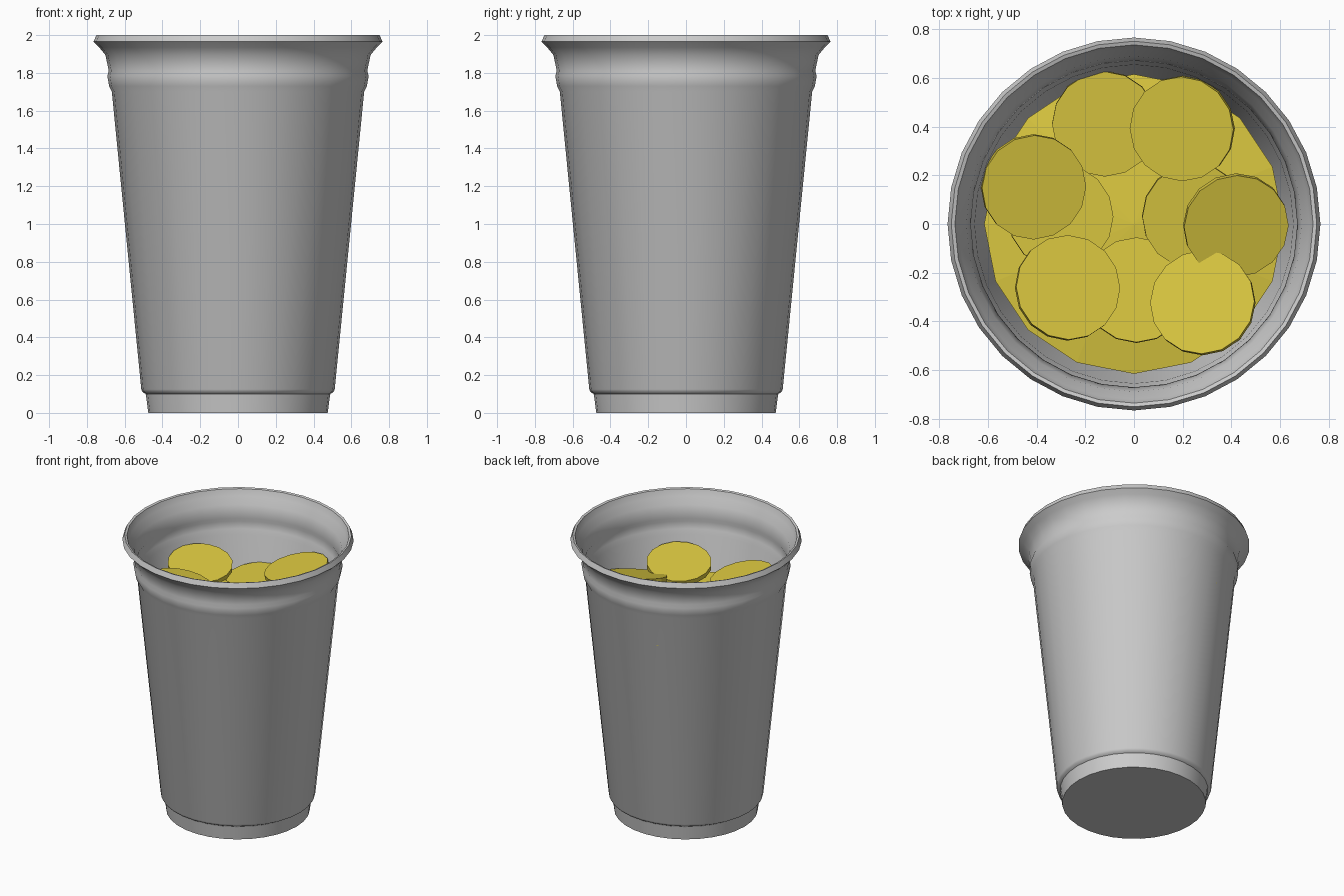
import bpy, bmesh, math
from mathutils import Vector

if "Cube" in bpy.data.objects:
    bpy.data.objects.remove(bpy.data.objects["Cube"])


def lathe(name, profile, sides):
    """Spin an (r, z) profile around z; points with r = 0 become poles."""
    bm = bmesh.new()
    rings = []
    for r, z in profile:
        if r == 0:
            rings.append([bm.verts.new((0, 0, z))] * sides)
        else:
            rings.append([bm.verts.new((r * math.cos(2 * math.pi * i / sides),
                                        r * math.sin(2 * math.pi * i / sides), z))
                          for i in range(sides)])
    for a, b in zip(rings, rings[1:]):
        for i in range(sides):
            j = (i + 1) % sides
            quad = list(dict.fromkeys((a[i], a[j], b[j], b[i])))
            bm.faces.new(quad)
    bmesh.ops.recalc_face_normals(bm, faces=bm.faces)
    mesh = bpy.data.meshes.new(name)
    bm.to_mesh(mesh)
    bm.free()
    obj = bpy.data.objects.new(name, mesh)
    bpy.context.collection.objects.link(obj)
    return obj


gold = bpy.data.materials.new("gold")
gold.diffuse_color = (0.7, 0.57, 0.05, 1)
gold.use_nodes = True
gold.node_tree.nodes["Principled BSDF"].inputs["Base Color"].default_value = gold.diffuse_color

# Cup: foot, tapered wall, bead, flared lip, then back down the inside
cup = lathe("cup", [
    (0, 0), (0.475, 0), (0.488, 0.10), (0.505, 0.11), (0.512, 0.125),
    (0.668, 1.70), (0.682, 1.73), (0.692, 1.785), (0.684, 1.81),
    (0.702, 1.895), (0.735, 1.935), (0.765, 1.965), (0.75, 2.0),
    (0.735, 1.995), (0.72, 1.95), (0.688, 1.90), (0.67, 1.81),
    (0.678, 1.785), (0.668, 1.735), (0.654, 1.70),
    (0.498, 0.125), (0.465, 0.03), (0, 0.03)], 32)
bpy.ops.object.select_all(action='DESELECT')
cup.select_set(True)
bpy.context.view_layer.objects.active = cup
bpy.ops.object.shade_smooth_by_angle(angle=math.radians(40))

# Bed of gold under the loose coins
bed = lathe("coin_bed", [(0, 1.47), (0.3, 1.45), (0.615, 1.40)], 16)
bed.data.materials.append(gold)

# Loose coins: centre of top face, then the sideways lean of the normal
coins = [
    ((-0.12, 0.41, 1.50), (0.0, -0.08)),
    ((-0.30, 0.03, 1.51), (0.06, 0.0)),
    ((0.25, 0.03, 1.52), (0.05, -0.10)),
    ((0.01, -0.27, 1.51), (0.0, 0.08)),
    ((0.195, 0.39, 1.67), (-0.18, -0.12)),
    ((-0.41, 0.15, 1.63), (0.15, -0.15)),
    ((-0.27, -0.26, 1.68), (0.16, 0.12)),
    ((0.28, -0.32, 1.61), (-0.14, 0.18)),
    ((0.42, -0.01, 1.60), (0.12, -0.26)),
]
for n, (pos, lean) in enumerate(coins, 1):
    coin = lathe(f"coin_{n}", [(0, -0.035), (0.216, -0.035), (0.216, 0), (0, 0)], 16)
    coin.location = pos
    coin.rotation_mode = 'QUATERNION'
    coin.rotation_quaternion = Vector((0, 0, 1)).rotation_difference(Vector((*lean, 1)))
    coin.data.materials.append(gold)
